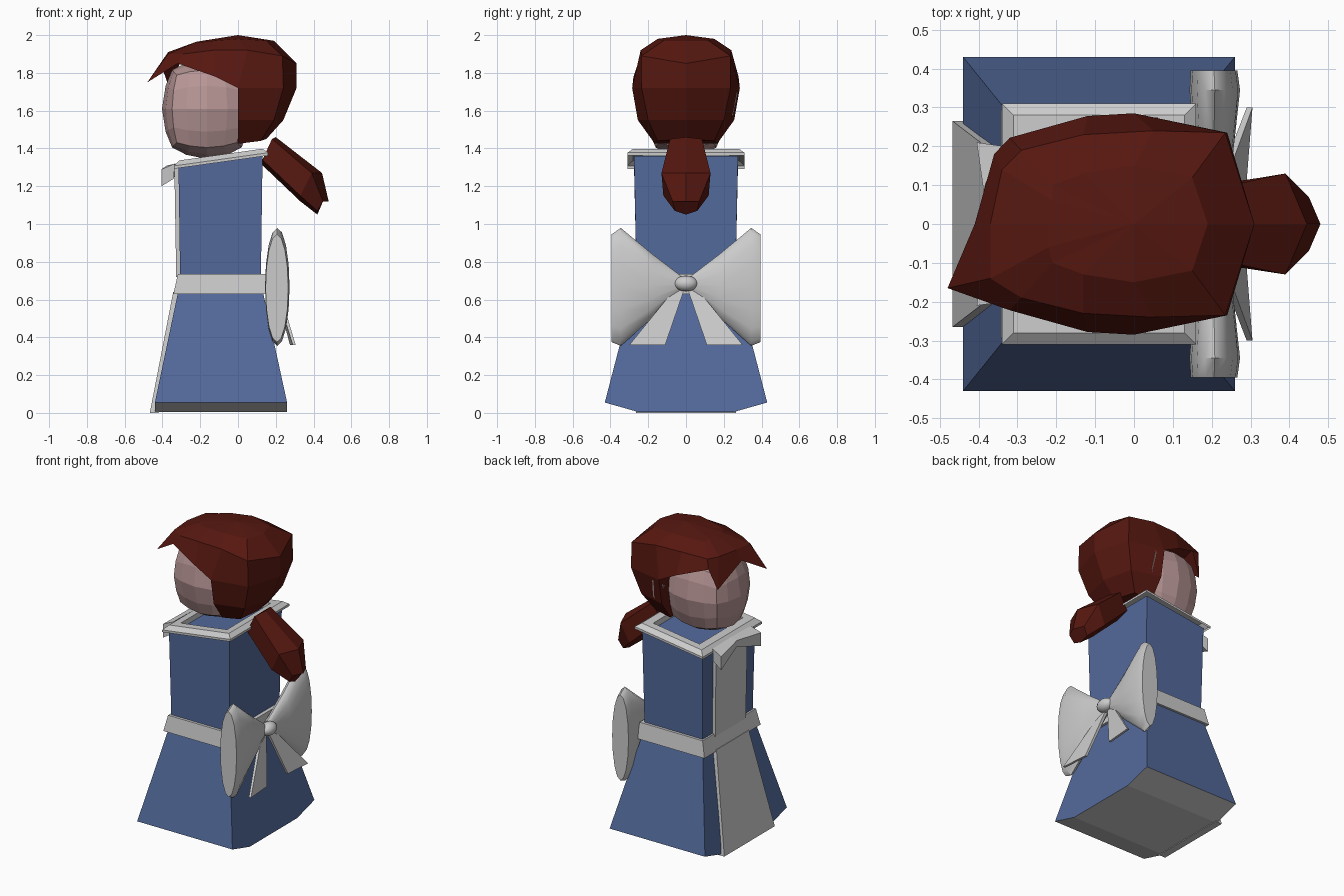
import bpy, bmesh, math
from mathutils import Vector

if "Cube" in bpy.data.objects:
    bpy.data.objects.remove(bpy.data.objects["Cube"])


def material(name, rgb):
    m = bpy.data.materials.new(name)
    m.diffuse_color = (*rgb, 1)
    m.use_nodes = True
    m.node_tree.nodes["Principled BSDF"].inputs["Base Color"].default_value = m.diffuse_color
    return m


BLUE = material("blue_cloth", (0.087, 0.144, 0.33))
HAIR = material("auburn", (0.093, 0.0086, 0.005))
SKIN = material("skin", (0.48, 0.305, 0.305))


def mesh(name, verts, faces, mat=None, smooth=False):
    me = bpy.data.meshes.new(name)
    me.from_pydata(verts, [], faces)
    bm = bmesh.new()
    bm.from_mesh(me)
    bmesh.ops.recalc_face_normals(bm, faces=bm.faces)
    bm.to_mesh(me)
    bm.free()
    ob = bpy.data.objects.new(name, me)
    bpy.context.collection.objects.link(ob)
    if mat:
        me.materials.append(mat)
    if smooth:
        bpy.ops.object.select_all(action='DESELECT')
        ob.select_set(True)
        bpy.context.view_layer.objects.active = ob
        bpy.ops.object.shade_smooth_by_angle(angle=math.radians(35))
    return ob


def loft(name, rings, mat=None, caps=True, smooth=False):
    n = len(rings[0])
    faces = [(r * n + i, r * n + (i + 1) % n, (r + 1) * n + (i + 1) % n, (r + 1) * n + i)
             for r in range(len(rings) - 1) for i in range(n)]
    if caps:
        faces += [tuple(range(n)), tuple(range((len(rings) - 1) * n, len(rings) * n))]
    return mesh(name, [p for r in rings for p in r], faces, mat, smooth)


def rect(x0, x1, w, z0, z1=None):
    z1 = z0 if z1 is None else z1
    return [(x0, -w, z0), (x1, -w, z1), (x1, w, z1), (x0, w, z0)]


# Skirt with hem dipping at the middle, and its plain underside
hem = [(-.43, .055), (-.25, .004), (.25, .004), (.43, .055)]
front = [(-.44, y, z) for y, z in hem]
back = [(.26, y, z) for y, z in hem]
top = rect(-.315, .13, .275, .65)
mesh("skirt", front + back + top,
     [(0, 1, 2, 3, 11, 8), (4, 5, 6, 7, 10, 9), (0, 4, 9, 8), (3, 7, 10, 11), (8, 9, 10, 11)], BLUE)
mesh("skirt_underside", front + back, [(i, i + 1, i + 5, i + 4) for i in range(3)])

# Bodice, belt and collar
loft("bodice", [rect(-.305, .12, .26, .63), rect(-.315, .13, .275, 1.30, 1.36)], BLUE)
loft("belt", [rect(-.342, .15, .295, .63), rect(-.318, .145, .28, .735)])
collar = []
for inset, h in [(0, 0), (0, .015), (.03, .04), (.08, .04), (.08, -.01)]:
    x0, x1 = -.34 + inset, .16 - inset
    collar.append(rect(x0, x1, .31 - inset, 1.34 + .14 * x0 + h, 1.34 + .14 * x1 + h))
loft("collar", collar, caps=False)

# Apron running from collar to hem
loft("apron_skirt", [rect(-.467, -.42, .265, 0), rect(-.343, -.30, .17, .64)])
loft("apron_bib", [rect(-.327, -.29, .16, .72), rect(-.337, -.30, .165, 1.31)])

# Neck bow and back bow
N = 16


def oval(x, y, z, rx, rz):
    return [(x + rx * math.cos(2 * math.pi * i / N), y, z + rz * math.sin(2 * math.pi * i / N))
            for i in range(N)]


for s, side in ((-1, "right"), (1, "left")):
    loft("neck_bow_" + side, [
        [(-.375, 0, 1.27), (-.33, 0, 1.27), (-.33, 0, 1.32), (-.375, 0, 1.31)],
        [(-.405, s * .21, 1.20), (-.34, s * .20, 1.24), (-.335, s * .20, 1.32), (-.405, s * .21, 1.29)]])
    loft("back_bow_loop_" + side, [
        oval(.20, s * .02, .685, .03, .035), oval(.205, s * .18, .672, .05, .17),
        oval(.208, s * .345, .667, .065, .312), oval(.206, s * .395, .66, .06, .285)], smooth=True)
    loft("back_bow_tail_" + side, [
        [(.19, 0, .68), (.21, 0, .68), (.21, s * .04, .68), (.19, s * .04, .68)],
        [(.275, s * .11, .36), (.29, s * .11, .36), (.305, s * .30, .36), (.29, s * .30, .36)]])
bpy.ops.mesh.primitive_uv_sphere_add(segments=16, ring_count=8, radius=1, location=(.225, 0, .685))
knot = bpy.context.object
knot.name = "back_bow_knot"
knot.scale = (.045, .062, .042)
bpy.ops.object.shade_smooth_by_angle(angle=math.radians(35))

# Head: a rounded low-poly block
bm = bmesh.new()
bmesh.ops.create_cube(bm, size=2)
bmesh.ops.subdivide_edges(bm, edges=bm.edges[:], cuts=3, use_grid_fill=True)
for v in bm.verts:
    d = v.co.normalized() * 1.14
    c = v.co.lerp(d, .75)
    taper = 1 - .1 * max(0, -c.z)
    v.co = Vector((-.165 + .215 * c.x, .205 * c.y * taper, 1.61 + .24 * c.z))
me = bpy.data.meshes.new("head")
bm.to_mesh(me)
bm.free()
me.materials.append(SKIN)
bpy.context.collection.objects.link(bpy.data.objects.new("head", me))

# Small patch of ear showing through the hair
mesh("ear", [(-.01, .25, 1.68), (.06, .275, 1.70), (.07, .25, 1.58), (.03, .22, 1.52), (.03, .15, 1.6)],
     [(0, 1, 2, 3), (0, 1, 4), (1, 2, 4), (2, 3, 4), (3, 0, 4)], SKIN)

# Hair cap: columns from crown to edge, going round from the back
mid_back = [(.19, 0, 1.97), (.31, 0, 1.85), (.31, 0, 1.72), (.24, 0, 1.55), (.15, 0, 1.45)]
sides = [
    [(.15, .12, 1.97), (.235, .235, 1.89), (.24, .235, 1.72), (.19, .2, 1.55), (.12, .15, 1.44)],
    [(0, .15, 1.98), (.05, .24, 1.92), (.0, .285, 1.72), (.0, .255, 1.55), (0, .165, 1.425)],
    [(-.13, .13, 1.97), (-.13, .23, 1.92), (-.12, .278, 1.78)],
    [(-.21, .1, 1.96), (-.29, .19, 1.90), (-.32, .222, 1.85)]]
left_fringe = [(-.21, .06, 1.965), (-.34, .14, 1.91), (-.36, .18, 1.71)]
right_fringe = [(-.22, -.06, 1.965), (-.37, -.14, 1.90), (-.48, -.165, 1.75)]
mid_front = [(-.22, 0, 1.965), (-.37, 0, 1.91), (-.41, 0, 1.85)]
mirrored = [[(x, -y, z) for x, y, z in c] for c in sides]
cols = [mid_back] + sides + [left_fringe, mid_front, right_fringe] + mirrored[::-1]
verts, start = [(0, 0, 2.0)], []
for c in cols:
    start.append(len(verts))
    verts += c
faces = []
for i, a in enumerate(cols):
    j = (i + 1) % len(cols)
    p, q = start[i], start[j]
    faces.append((0, p, q))
    for k in range(min(len(a), len(cols[j])) - 1):
        faces.append((p + k, p + k + 1, q + k + 1, q + k))
L, R = start[2], start[-2]
faces.append((L + 2, L + 3, L + 4, R + 4, R + 3, R + 2))
faces.append(tuple(start[i] + 4 for i in (0, 1, 2, -2, -1)))
mesh("hair", verts, faces, HAIR)


# Ponytail
def tail_ring(t, u, l, b):
    return [(t[0], 0, t[1]), u, l, (b[0], 0, b[1]), (l[0], -l[1], l[2]), (u[0], -u[1], u[2])]


loft("ponytail", [
    tail_ring((.20, 1.46), (.18, .085, 1.45), (.13, .09, 1.34), (.12, 1.32)),
    tail_ring((.445, 1.27), (.39, .13, 1.27), (.33, .12, 1.15), (.33, 1.12)),
    tail_ring((.48, 1.12), (.45, .07, 1.12), (.42, .06, 1.07), (.42, 1.05))], HAIR)
